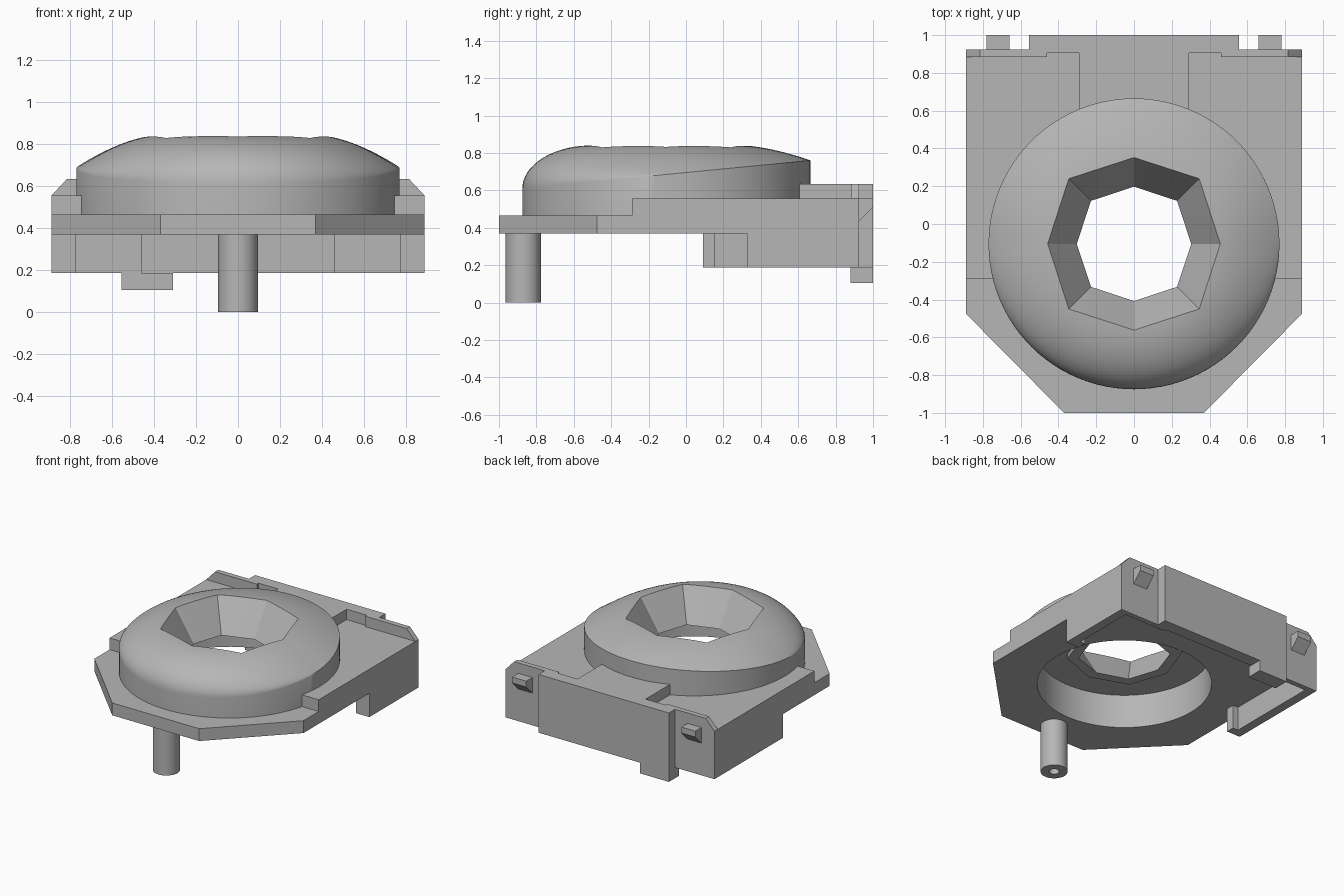
import bpy
import bmesh
import math
from mathutils import Vector

cube = bpy.data.objects.get("Cube")
if cube:
    bpy.data.objects.remove(cube)

grey = bpy.data.materials.new("light_grey")
grey.use_nodes = True
colour = (0.47, 0.47, 0.47, 1)
grey.diffuse_color = colour
grey.node_tree.nodes["Principled BSDF"].inputs["Base Color"].default_value = colour

DOME_Y = -0.105
DOME_R = 0.77
HOLE_R = 0.61


def finish(name, bm, smooth=False):
    bmesh.ops.recalc_face_normals(bm, faces=bm.faces)
    mesh = bpy.data.meshes.new(name)
    bm.to_mesh(mesh)
    bm.free()
    mesh.materials.append(grey)
    ob = bpy.data.objects.new(name, mesh)
    bpy.context.collection.objects.link(ob)
    bpy.ops.object.select_all(action='DESELECT')
    ob.select_set(True)
    bpy.context.view_layer.objects.active = ob
    if smooth:
        bpy.ops.object.shade_smooth_by_angle(angle=math.radians(28))
    return ob


def prism(name, outline, depth, origin=(0, 0, 0), axis='Z'):
    """Extrude an outline: (x, y) along Z, (x, z) along Y, or (y, z) along X."""
    place = {'Z': lambda a, b, d: (a, b, d),
             'Y': lambda a, b, d: (a, d, b),
             'X': lambda a, b, d: (d, a, b)}[axis]
    bm = bmesh.new()
    ends = [[bm.verts.new(Vector(place(a, b, d)) + Vector(origin)) for a, b in outline]
            for d in depth]
    bm.faces.new(ends[0])
    bm.faces.new(ends[1])
    n = len(outline)
    for i in range(n):
        j = (i + 1) % n
        bm.faces.new((ends[0][i], ends[0][j], ends[1][j], ends[1][i]))
    return finish(name, bm)


def box(name, x, y, z):
    return prism(name, [(x[0], y[0]), (x[1], y[0]), (x[1], y[1]), (x[0], y[1])], z)


def ring_body(name, rings, closed=True):
    """Join rings of equal point count into a closed tube."""
    bm = bmesh.new()
    loops = [[bm.verts.new(p) for p in ring] for ring in rings]
    n = len(loops[0])
    for k in range(len(loops)):
        a, b = loops[k], loops[(k + 1) % len(loops)]
        for i in range(n):
            j = (i + 1) % n
            bm.faces.new((a[i], a[j], b[j], b[i]))
    return finish(name, bm, smooth=True)


def circle(radius, z, y=0, n=96):
    return [Vector((radius * math.cos(math.tau * i / n),
                    y + radius * math.sin(math.tau * i / n), z)) for i in range(n)]


def octagon(flat, diagonal, z, n=96):
    corners = []
    for k in range(8):
        r = diagonal if k % 2 else flat
        corners.append(Vector((r * math.cos(k * math.tau / 8),
                               DOME_Y + r * math.sin(k * math.tau / 8), z)))
    step = n // 8
    return [corners[i // step].lerp(corners[(i // step + 1) % 8], i % step / step)
            for i in range(n)]


# Domed ring with a slanted rim and an eight-sided funnel
def dome_height(p):
    dx, dy = p.x, p.y - DOME_Y
    r = math.hypot(dx, dy)
    u = min(1, max(0, (r - 0.4) / (DOME_R - 0.4)))
    front = max(0, -dy / r)
    rise = (1 - front) * (1 - u ** 1.6) + front * math.sqrt(1 - u * u)
    rim = 0.685 + 0.0975 * dy * DOME_R / r
    return rim + (0.84 - rim) * rise


outer = circle(DOME_R, 0, DOME_Y)
mouth = octagon(0.457, 0.488, 0)
rings = [circle(HOLE_R, 0.38, DOME_Y), circle(DOME_R, 0.38, DOME_Y)]
STEPS = 16
for s in range(STEPS + 1):
    t = math.sin(math.pi / 2 * (1 - s / STEPS))
    ring = [m.lerp(o, t) for m, o in zip(mouth, outer)]
    for p in ring:
        p.z = dome_height(p)
    rings.append(ring)
rings += [octagon(0.303, 0.322, 0.595), octagon(0.385, 0.4, 0.595),
          octagon(0.385, 0.4, 0.63), circle(HOLE_R, 0.63, DOME_Y)]
ring_body("domed_ring", rings)

# Base plate and raised deck, both opened under the dome
base = prism("base_plate", [(-0.37, -1), (0.37, -1), (0.89, -0.475), (0.89, 0.925),
                            (-0.89, 0.925), (-0.89, -0.475)], (0.37, 0.465))
deck = box("raised_deck", (-0.89, 0.89), (-0.29, 0.925), (0.465, 0.555))
cutter = prism("hole_cutter", [(p.x, p.y) for p in circle(HOLE_R, 0, DOME_Y)], (0.2, 0.7))
cutter.hide_render = True
for ob in (base, deck):
    mod = ob.modifiers.new("hole", 'BOOLEAN')
    mod.operation = 'DIFFERENCE'
    mod.solver = 'EXACT'
    mod.object = cutter
    bpy.context.view_layer.objects.active = ob
    bpy.ops.object.modifier_apply(modifier=mod.name)
bpy.data.objects.remove(cutter)

# Raised centre between dome and back wall
box("deck_bridge", (-0.29, 0.29), (0.55, 0.905), (0.555, 0.635))

# Back wall, its foot and its outer wings
box("back_wall", (-0.555, 0.555), (0.905, 1), (0.187, 0.635))
box("back_foot", (-0.555, -0.31), (0.88, 1), (0.105, 0.187))
for side, label in ((1, "left"), (-1, "right")):
    prism(label + "_back_wing",
          [(side * x, z) for x, z in ((0.46, 0.187), (0.89, 0.187), (0.89, 0.555),
                                      (0.815, 0.635), (0.46, 0.635))],
          (0.885, 0.925), axis='Y')
    # Snap peg with a sloped underside
    prism(label + "_peg", [(0.925, 0.435), (1, 0.51), (1, 0.555), (0.925, 0.555)],
          (side * 0.66, side * 0.78), axis='X')
    # Side skirt, hooked inward at its front end
    start = 0.325 if side > 0 else 0.09
    prism(label + "_skirt",
          [(side * x, y) for x, y in ((0.89, start), (0.89, 0.9), (0.82, 0.9),
                                      (0.82, start + 0.065), (0.775, start + 0.065),
                                      (0.775, start))], (0.187, 0.37))

# Hollow-tipped pin under the front
PIN_Y = -0.87
ring_body("front_pin", [circle(r, z, PIN_Y, 32) for r, z in
                        ((0.035, 0), (0.095, 0), (0.095, 0.37), (0.035, 0.37))])
